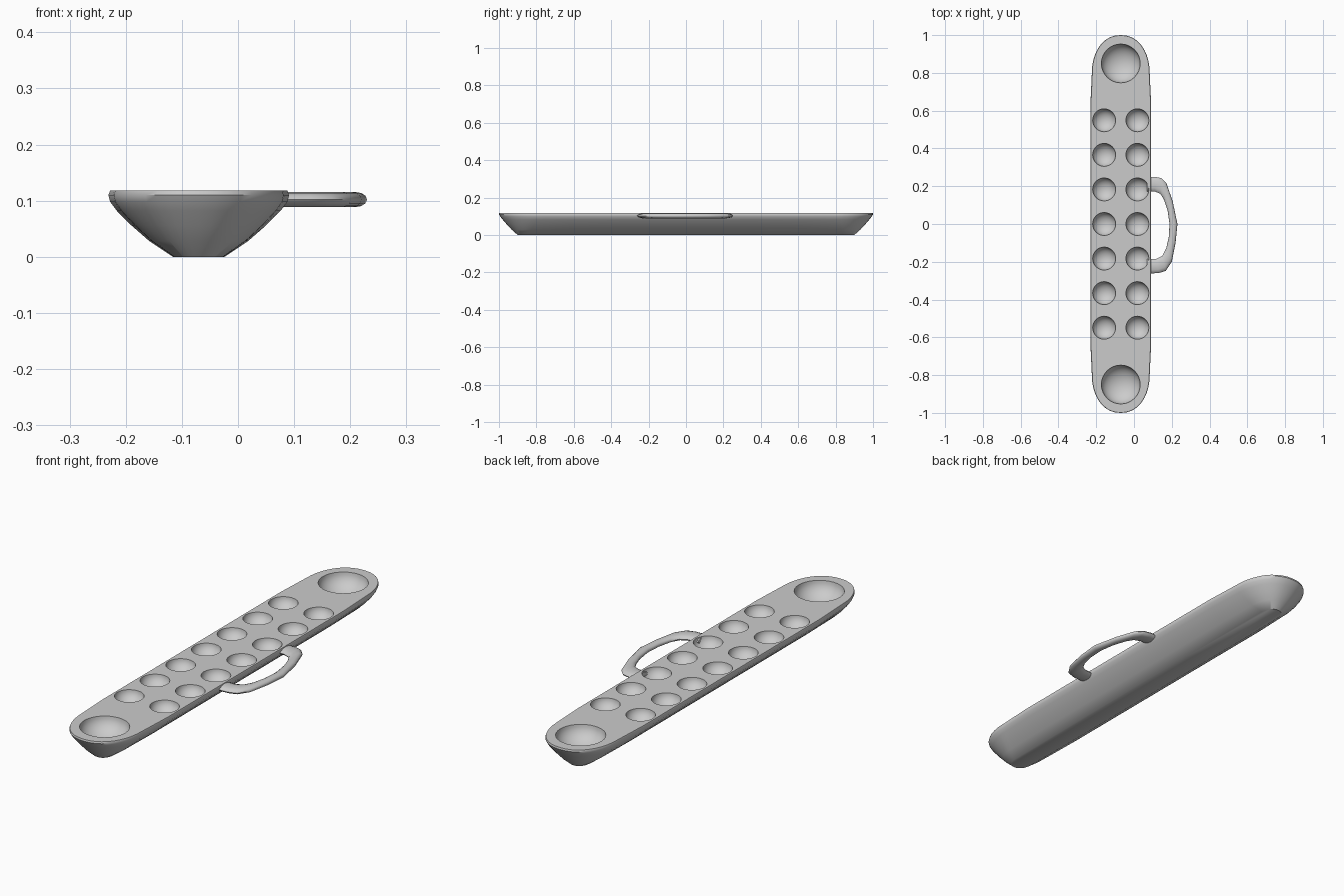
import bpy, bmesh, math
from mathutils import Matrix

if "Cube" in bpy.data.objects:
    bpy.data.objects.remove(bpy.data.objects["Cube"])

CX, TOP = -0.07, 0.118


def finish(bm, name, angle=40):
    bmesh.ops.recalc_face_normals(bm, faces=bm.faces[:])
    me = bpy.data.meshes.new(name)
    bm.to_mesh(me)
    bm.free()
    ob = bpy.data.objects.new(name, me)
    bpy.context.collection.objects.link(ob)
    bpy.ops.object.select_all(action='DESELECT')
    ob.select_set(True)
    bpy.context.view_layer.objects.active = ob
    bpy.ops.object.shade_smooth_by_angle(angle=math.radians(angle))
    return ob


def skin(bm, rings):
    """Bridge a list of closed rings and cap both ends."""
    rings = [[bm.verts.new(p) for p in r] for r in rings]
    for a, b in zip(rings, rings[1:]):
        n = len(a)
        for i in range(n):
            bm.faces.new((a[i], a[(i + 1) % n], b[(i + 1) % n], b[i]))
    bm.faces.new(rings[0])
    bm.faces.new(rings[-1])


def outline(w, l, z):
    """Long oval with rounded ends, half width w and half length l."""
    end = 1.22 * w
    quarter = [(w, 0.0), (w, 0.33), (w, 0.63)]
    wn = w * 0.95
    for i in range(11):
        a = math.pi / 2 * i / 10
        quarter.append((wn * math.cos(a) ** 0.9 if i < 10 else 0.0,
                        l - end + end * math.sin(a)))
    right = [(x, -y) for x, y in quarter[:0:-1]] + quarter
    left = [(-x, -y) for x, y in right[1:-1]]
    return [(CX + x, y, z) for x, y in right + left]


# Board: boat-shaped body
profile = [(0.046, 0.900, 0), (0.088, 0.932, 0.028), (0.120, 0.958, 0.056),
           (0.146, 0.980, 0.082), (0.158, 0.993, 0.098),
           (0.161, 1.0, 0.110), (0.158, 0.998, TOP)]
bm = bmesh.new()
skin(bm, [outline(*p) for p in profile])
board = finish(bm, "board")

# Cutter: two rows of seven pits plus a large store at each end
bm = bmesh.new()


def bowl(x, y, r, depth):
    m = Matrix.Translation((x, y, TOP + 0.001)) @ Matrix.Diagonal((r, r, depth, 1))
    bmesh.ops.create_uvsphere(bm, u_segments=32, v_segments=18, radius=1, matrix=m)


for i in range(-3, 4):
    for s in (-1, 1):
        bowl(CX + s * 0.088, i * 0.183, 0.061, 0.05)
for s in (-1, 1):
    bowl(CX, s * 0.85, 0.103, 0.075)
cutter = finish(bm, "pit_cutter")
cutter.hide_render = True
cutter.hide_set(True)

mod = board.modifiers.new("pits", 'BOOLEAN')
mod.operation = 'DIFFERENCE'
mod.solver = 'EXACT'
mod.object = cutter
bpy.context.view_layer.objects.active = board
board.select_set(True)
bpy.ops.object.modifier_apply(modifier=mod.name)
bpy.data.objects.remove(cutter)
bpy.ops.object.shade_smooth_by_angle(angle=math.radians(40))

# Handle: flattened loop swept between an outer and an inner edge
outer = [(0.07, 0.250), (0.11, 0.250), (0.145, 0.243), (0.172, 0.215),
         (0.205, 0.12), (0.23, 0.0), (0.220, -0.10), (0.200, -0.20),
         (0.168, -0.248), (0.13, -0.260), (0.07, -0.262)]
inner = [(0.07, 0.172), (0.11, 0.172), (0.14, 0.160), (0.158, 0.130),
         (0.178, 0.07), (0.188, 0.0), (0.184, -0.07), (0.170, -0.13),
         (0.150, -0.168), (0.12, -0.184), (0.07, -0.186)]
rings = []
for (ox, oy), (ix, iy) in zip(outer, inner):
    ring = []
    for k in range(12):
        a = 2 * math.pi * k / 12
        t = 0.5 + 0.5 * math.cos(a)
        ring.append((ix + (ox - ix) * t, iy + (oy - iy) * t,
                     0.102 + 0.0135 * math.sin(a)))
    rings.append(ring)
bm = bmesh.new()
skin(bm, rings)
finish(bm, "handle", 50)
